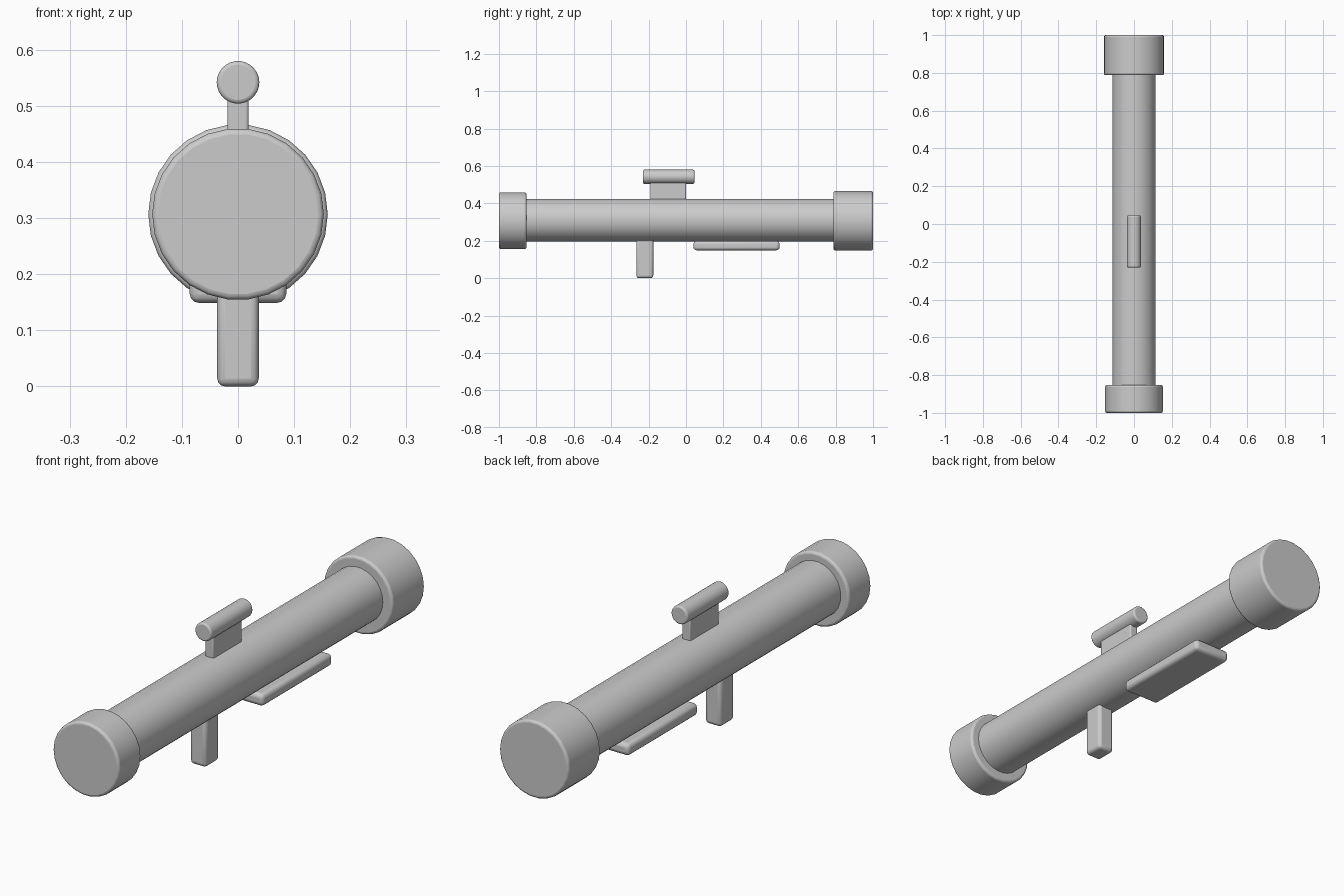
import bpy
from math import pi, radians

if "Cube" in bpy.data.objects:
    bpy.data.objects.remove(bpy.data.objects["Cube"])

AXIS_Z = 0.307  # height of the tube axis


def finish(ob, name, bevel):
    ob.name = name
    if bevel:
        m = ob.modifiers.new("bevel", "BEVEL")
        m.width = bevel
        m.segments = 3
        m.limit_method = "ANGLE"
        m.angle_limit = radians(40)
    bpy.ops.object.shade_smooth_by_angle(angle=radians(35))
    return ob


def rod(name, radius, y0, y1, z, sides=26, bevel=0.0):
    """Cylinder lying along y, with a vertex on the x axis."""
    bpy.ops.mesh.primitive_cylinder_add(
        vertices=sides, radius=radius, depth=y1 - y0,
        location=(0, (y0 + y1) / 2, z), rotation=(pi / 2, pi / 2, 0))
    return finish(bpy.context.object, name, bevel)


def block(name, half_x, y0, y1, z0, z1, bevel):
    """Rounded box centred on x = 0."""
    bpy.ops.mesh.primitive_cube_add(size=1, location=(0, (y0 + y1) / 2, (z0 + z1) / 2))
    ob = bpy.context.object
    ob.scale = (2 * half_x, y1 - y0, z1 - z0)
    bpy.ops.object.transform_apply(location=False, rotation=False, scale=True)
    return finish(ob, name, bevel)


# Main tube and end caps
rod("tube", 0.115, -0.9, 0.9, AXIS_Z + 0.003)
rod("front_cap", 0.153, -1.0, -0.853, AXIS_Z, bevel=0.01)
rod("rear_cap", 0.16, 0.788, 1.0, AXIS_Z, bevel=0.01)

# Sight on its mount
block("sight_mount", 0.019, -0.19, 0.0, 0.40, 0.53, 0.006)
rod("sight", 0.038, -0.23, 0.045, 0.542, bevel=0.007)

# Hand grip and shoulder rest below
block("grip", 0.037, -0.265, -0.175, 0.0, 0.22, 0.014)
block("shoulder_rest", 0.086, 0.04, 0.50, 0.149, 0.199, 0.016)
